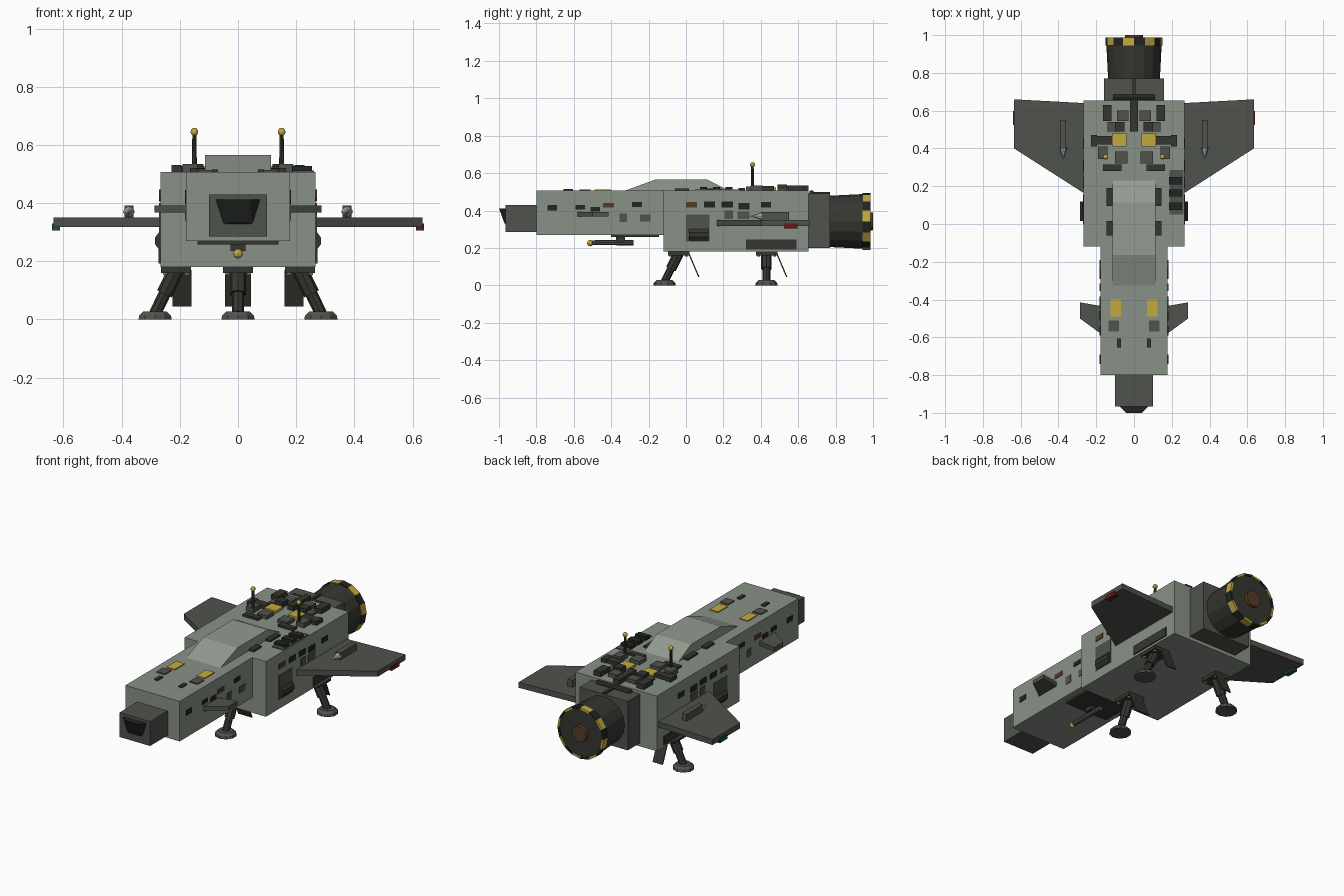
import bpy, bmesh, math
from mathutils import Vector, Matrix

if "Cube" in bpy.data.objects:
    bpy.data.objects.remove(bpy.data.objects["Cube"])


def material(name, r, g, b):
    m = bpy.data.materials.new(name)
    m.diffuse_color = (r, g, b, 1)
    m.use_nodes = True
    m.node_tree.nodes["Principled BSDF"].inputs["Base Color"].default_value = m.diffuse_color
    return m


HULL = material("hull_green_grey", 0.25, 0.285, 0.24)
GLASS = material("canopy_grey", 0.29, 0.325, 0.28)
MID = material("panel_grey", 0.08, 0.085, 0.073)
DARK = material("dark_metal", 0.035, 0.037, 0.03)
BLACK = material("window_black", 0.015, 0.018, 0.015)
YELLOW = material("yellow", 0.55, 0.40, 0.05)
BROWN = material("brown", 0.09, 0.045, 0.02)
RED = material("port_red", 0.12, 0.01, 0.01)
GREEN = material("port_green", 0.01, 0.08, 0.04)
LIGHT = material("light_grey", 0.5, 0.5, 0.5)


def finish(name, bm, mat, mirror=False):
    bmesh.ops.recalc_face_normals(bm, faces=bm.faces)
    me = bpy.data.meshes.new(name)
    bm.to_mesh(me)
    bm.free()
    me.materials.append(mat)
    ob = bpy.data.objects.new(name, me)
    bpy.context.collection.objects.link(ob)
    if mirror:
        ob.modifiers.new("mirror", 'MIRROR').use_mirror_merge = False
    return ob


def boxes(name, mat, spans, mirror=False):
    """One object from boxes given as (x0, x1, y0, y1, z0, z1)."""
    bm = bmesh.new()
    for x0, x1, y0, y1, z0, z1 in spans:
        m = Matrix.Translation(((x0 + x1) / 2, (y0 + y1) / 2, (z0 + z1) / 2))
        m = m @ Matrix.Diagonal((x1 - x0, y1 - y0, z1 - z0, 1))
        bmesh.ops.create_cube(bm, size=1, matrix=m)
    return finish(name, bm, mat, mirror)


def prism(name, mat, pts, offset, mirror=False):
    """Polygon pushed along an offset vector."""
    bm = bmesh.new()
    f = bm.faces.new([bm.verts.new(p) for p in pts])
    new = bmesh.ops.extrude_face_region(bm, geom=[f], use_keep_orig=True)["geom"]
    bmesh.ops.translate(bm, vec=offset, verts=[v for v in new if isinstance(v, bmesh.types.BMVert)])
    return finish(name, bm, mat, mirror)


def rods(name, mat, specs, sides=8, mirror=False):
    """Cones / cylinders given as (start, end, r_start, r_end)."""
    bm = bmesh.new()
    for a, b, r0, r1 in specs:
        a, b = Vector(a), Vector(b)
        d = b - a
        m = Matrix.Translation((a + b) / 2) @ d.to_track_quat('Z', 'Y').to_matrix().to_4x4()
        bmesh.ops.create_cone(bm, cap_ends=True, segments=sides, radius1=r0, radius2=r1,
                              depth=d.length, matrix=m)
    return finish(name, bm, mat, mirror)


def ball(name, mat, loc, r, mirror=False):
    bm = bmesh.new()
    bmesh.ops.create_uvsphere(bm, u_segments=10, v_segments=6, radius=r,
                              matrix=Matrix.Translation(loc))
    return finish(name, bm, mat, mirror)


# Hull and nose
boxes("main_hull", HULL, [(-.267, .267, -.12, .655, .18, .507)])
boxes("front_hull", HULL, [(-.178, .178, -.80, -.11, .27, .507)])
boxes("nose_block", MID, [(-.1, .1, -.965, -.79, .285, .43)])
bm = bmesh.new()
for x, y, z in [(.078, -.963, .412), (.05, -.963, .325), (.042, -1, .412), (.034, -.972, .335)]:
    bm.verts.new((x, y, z))
    bm.verts.new((-x, y, z))
bmesh.ops.convex_hull(bm, input=bm.verts)
finish("nose_window", bm, BLACK)
prism("canopy", GLASS, [(-.113, -.33, .505), (-.113, -.165, .565), (-.113, .115, .565),
                        (-.113, .235, .505)], (.226, 0, 0))

# Wings, canards and wing fittings
prism("wing", MID, [(.26, .16, .317), (.635, .40, .317), (.635, .66, .317), (.26, .64, .317)],
      (0, 0, .033), True)
prism("canard", MID, [(.17, -.585, .367), (.287, -.50, .367), (.287, -.415, .367), (.17, -.435, .367)],
      (0, 0, .024), True)
boxes("right_tip_light", RED, [(.612, .64, .525, .597, .305, .33)])
boxes("left_tip_light", GREEN, [(-.64, -.612, .525, .597, .305, .33)])
boxes("wing_gun", MID, [(.36, .39, .40, .55, .345, .392)], True)
rods("wing_gun_tip", LIGHT, [((.375, .405, .37), (.375, .345, .37), .02, .002)], 8, True)

# Engine: collar, nozzle, hazard ring, core
boxes("engine_collar", MID, [(-.158, .158, .65, .77, .20, .49)])
boxes("collar_rib", DARK, [(-.008, .008, .685, .77, .488, .50)])
rods("rear_pipe", DARK, [((-.11, .672, .495), (.11, .672, .495), .014, .014)])
C = .342
rods("engine_nozzle", DARK, [((0, .765, C), (0, .982, C), .137, .148)], 16)
for name, mat, odd in (("hazard_dark", BLACK, 0), ("hazard_yellow", YELLOW, 1)):
    bm = bmesh.new()
    for i in range(odd, 16, 2):
        ring = []
        for y in (.945, .987):
            for r in (.14, .152):
                for k in (0, 1):
                    a = (i + k) * math.tau / 16
                    ring.append(bm.verts.new((r * math.sin(a), y, C + r * math.cos(a))))
        for q in ((0, 1, 3, 2), (4, 5, 7, 6), (0, 1, 5, 4), (2, 3, 7, 6), (0, 2, 6, 4), (1, 3, 7, 5)):
            bm.faces.new([ring[j] for j in q])
    finish(name, bm, mat)
rods("engine_core", BROWN, [((0, .97, C), (0, 1, C), .05, .047)], 12)

# Deck equipment on top of the main hull
T = .50
boxes("deck_spine", DARK, [(-.02, .02, .49, .655, T, .535)])
boxes("deck_dark_units", DARK, [
    (.118, .165, .545, .63, T, .535), (.05, .10, .49, .54, T, .54),
    (.115, .195, .42, .465, T, .528), (.195, .228, .41, .47, T, .53),
    (.065, .165, .28, .315, T, .52), (.108, .145, .095, .19, T, .518),
    (.108, .145, -.06, .015, T, .518)], True)
boxes("deck_grey_units", MID, [
    (.03, .09, .545, .60, T, .53), (.14, .19, .345, .41, T, .535),
    (.035, .10, .32, .385, T, .528), (.10, .14, .49, .54, T, .52)], True)
boxes("deck_yellow_panel", YELLOW, [(.04, .115, .41, .48, T, .522)], True)
rods("antenna_mast", DARK, [((.15, .355, T), (.15, .355, .64), .009, .007)], 8, True)
ball("antenna_tip", YELLOW, (.15, .355, .645), .014, True)
boxes("vent_panel", MID, [(.188, .262, .05, .285, T, .512)])
boxes("vent_slats", BLACK, [(.185, .255, y, y + .038, T, .527) for y in (.075, .145, .21)])

# Panels on the front hull roof
boxes("roof_yellow_panel", YELLOW, [(.07, .125, -.49, -.40, T, .513)], True)
boxes("roof_grey_panel", MID, [(.08, .135, -.57, -.51, T, .513)], True)
boxes("roof_small_vent", DARK, [(.068, .09, -.655, -.605, T, .515)], True)


# Side windows and hatches (y0, y1, z0, z1) on each hull flank
def flank(name, mat, x, spans, d=.004):
    boxes(name, mat, [(x - .01, x + d) + s for s in spans], True)


flank("front_windows", BLACK, .178, [(-.74, -.69, .40, .43), (-.51, -.46, .395, .42),
                                     (-.59, -.54, .405, .43), (-.29, -.235, .42, .445)])
flank("front_brown_window", BROWN, .178, [(-.445, -.385, .415, .44)])
flank("front_hatches", MID, .178, [(-.355, -.315, .34, .385), (-.245, -.19, .342, .38)])
flank("main_windows", BLACK, .267, [(.095, .155, .415, .447), (.19, .25, .415, .447),
                                    (.28, .34, .405, .44), (.40, .455, .415, .445)])
flank("main_brown_window", BROWN, .267, [(0, .06, .415, .445)])
flank("main_hatches", MID, .267, [(.205, .25, .355, .40), (.275, .34, .355, .395)])
flank("drum_plate", MID, .267, [(0, .125, .235, .378)])
flank("lower_vent", DARK, .267, [(.32, .59, .193, .245)], .006)
rods("side_drum", DARK, [((.25, .015, .27), (.25, .12, .27), .037, .037)], 10, True)

# Belly gun
boxes("gun_plate", DARK, [(-.14, .14, -.40, -.145, .258, .275)])
boxes("gun_neck", DARK, [(-.025, .025, -.375, -.325, .235, .262)])
rods("gun_barrel", MID, [((0, -.515, .228), (0, -.28, .228), .013, .014)])
ball("gun_tip", YELLOW, (0, -.512, .226), .017)


# Landing gear: mount, leg, foot, door and bolts
def gear(label, top, foot, door_x, mirror):
    (tx, ty), (fx, fy) = top, foot
    boxes(label + "_mount", DARK, [(tx - .052, tx + .052, ty - .055, ty + .06, .16, .182)], mirror)
    a, b = Vector((tx, ty, .17)), Vector((fx, fy, .02))
    rods(label + "_leg", DARK, [(a, b, .021, .021), (a, a.lerp(b, .55), .028, .028)], 8, mirror)
    rods(label + "_foot", MID, [((fx, fy, 0), (fx, fy, .014), .06, .057),
                                ((fx, fy, .014), (fx, fy, .028), .056, .042)], 10, mirror)
    x0, x1 = door_x
    prism(label + "_door", DARK, [(x0, ty + .052, .17), (x1, ty + .052, .17),
                                  (x1, ty + .105, .045), (x0, ty + .105, .045)], (0, .007, 0), mirror)
    rods(label + "_bolts", YELLOW, [((tx + sx * .038, ty + sy * .043, .165),
                                     (tx + sx * .038, ty + sy * .043, .153), .008, .008)
                                    for sx in (-1, 1) for sy in (-1, 1)], 6, mirror)


gear("front", (0, -.04), (0, -.115), (-.045, .045), False)
gear("rear", (.213, .43), (.285, .43), (.16, .225), True)
